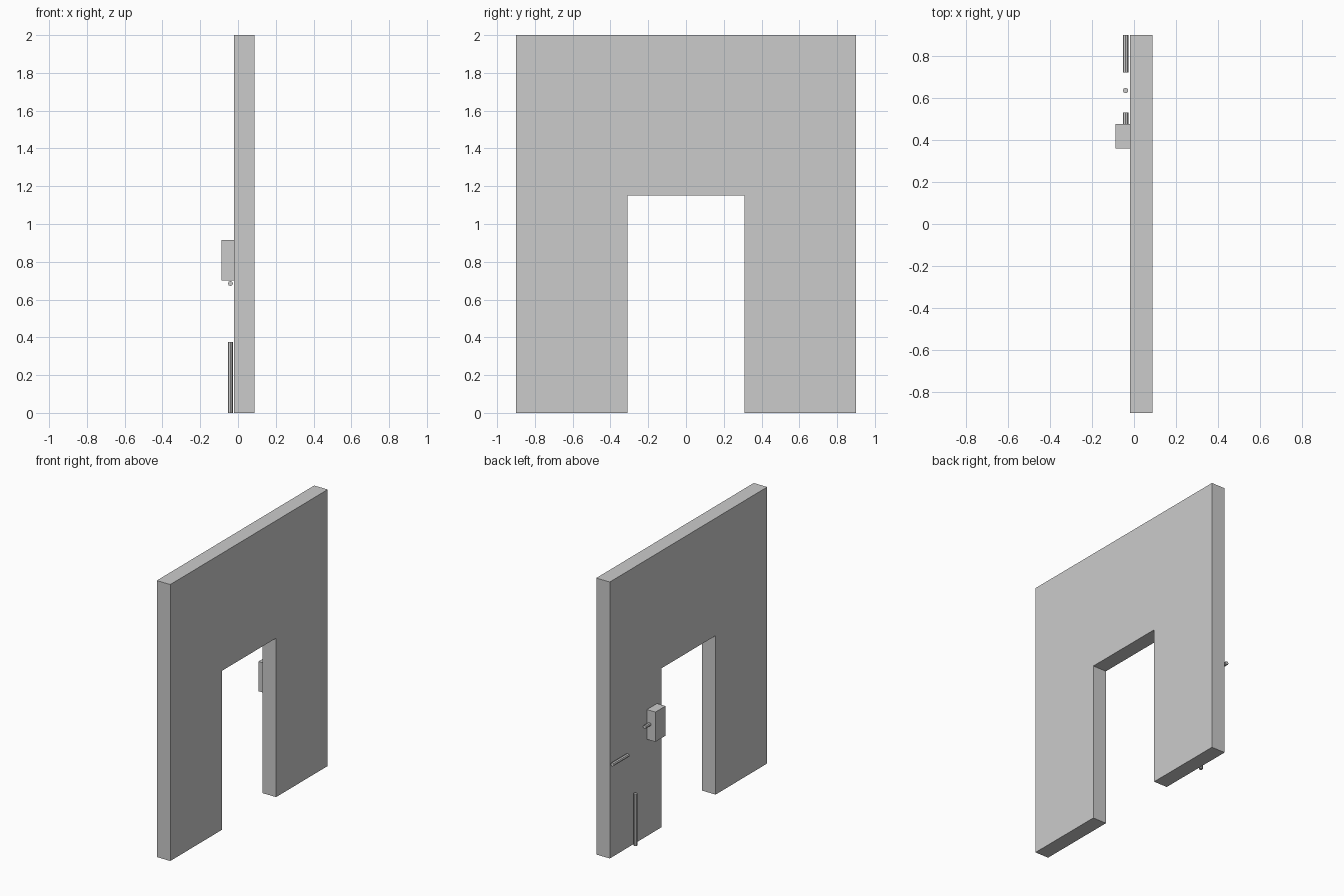
import bpy
import bmesh
from mathutils import Matrix, Vector

cube = bpy.data.objects.get("Cube")
if cube:
    bpy.data.objects.remove(cube, do_unlink=True)

# Single grey material
grey = bpy.data.materials.new("light grey")
grey.use_nodes = True
colour = (0.6, 0.6, 0.6, 1)
grey.diffuse_color = colour
grey.node_tree.nodes["Principled BSDF"].inputs["Base Color"].default_value = colour


def finish(name, bm):
    bmesh.ops.recalc_face_normals(bm, faces=bm.faces)
    mesh = bpy.data.meshes.new(name)
    bm.to_mesh(mesh)
    bm.free()
    mesh.materials.append(grey)
    obj = bpy.data.objects.new(name, mesh)
    bpy.context.collection.objects.link(obj)
    return obj


def box(name, low, high):
    low, high = Vector(low), Vector(high)
    bm = bmesh.new()
    bmesh.ops.create_cube(bm, size=1)
    bmesh.ops.scale(bm, vec=high - low, verts=bm.verts)
    bmesh.ops.translate(bm, vec=(low + high) / 2, verts=bm.verts)
    return finish(name, bm)


def pipe(name, start, end, radius=0.013):
    start, end = Vector(start), Vector(end)
    axis = end - start
    turn = axis.to_track_quat("Z", "Y").to_matrix().to_4x4()
    bm = bmesh.new()
    bmesh.ops.create_cone(bm, cap_ends=True, segments=8, radius1=radius, radius2=radius,
                          depth=axis.length,
                          matrix=Matrix.Translation((start + end) / 2) @ turn)
    return finish(name, bm)


# Wall with a doorway, extruded from its outline
FACE, BACK = -0.02, 0.088
half = [(0.31, 1.15), (0.31, 0), (0.9, 0), (0.9, 2)]
outline = half + [(-y, z) for y, z in reversed(half)]
bm = bmesh.new()
face = bm.faces.new([bm.verts.new((FACE, y, z)) for y, z in outline])
slab = bmesh.ops.extrude_face_region(bm, geom=[face])["geom"]
bmesh.ops.translate(bm, vec=(BACK - FACE, 0, 0),
                    verts=[v for v in slab if isinstance(v, bmesh.types.BMVert)])
finish("wall", bm)

# Lock box and its bolts
box("lock_box", (-0.088, 0.36, 0.70), (FACE, 0.475, 0.915))
pipe("lock_bolt", (-0.04, 0.47, 0.815), (-0.04, 0.53, 0.815))
pipe("side_bolt", (-0.04, 0.72, 0.685), (-0.04, 0.9, 0.685))
pipe("floor_bolt", (-0.04, 0.635, 0), (-0.04, 0.635, 0.375))
